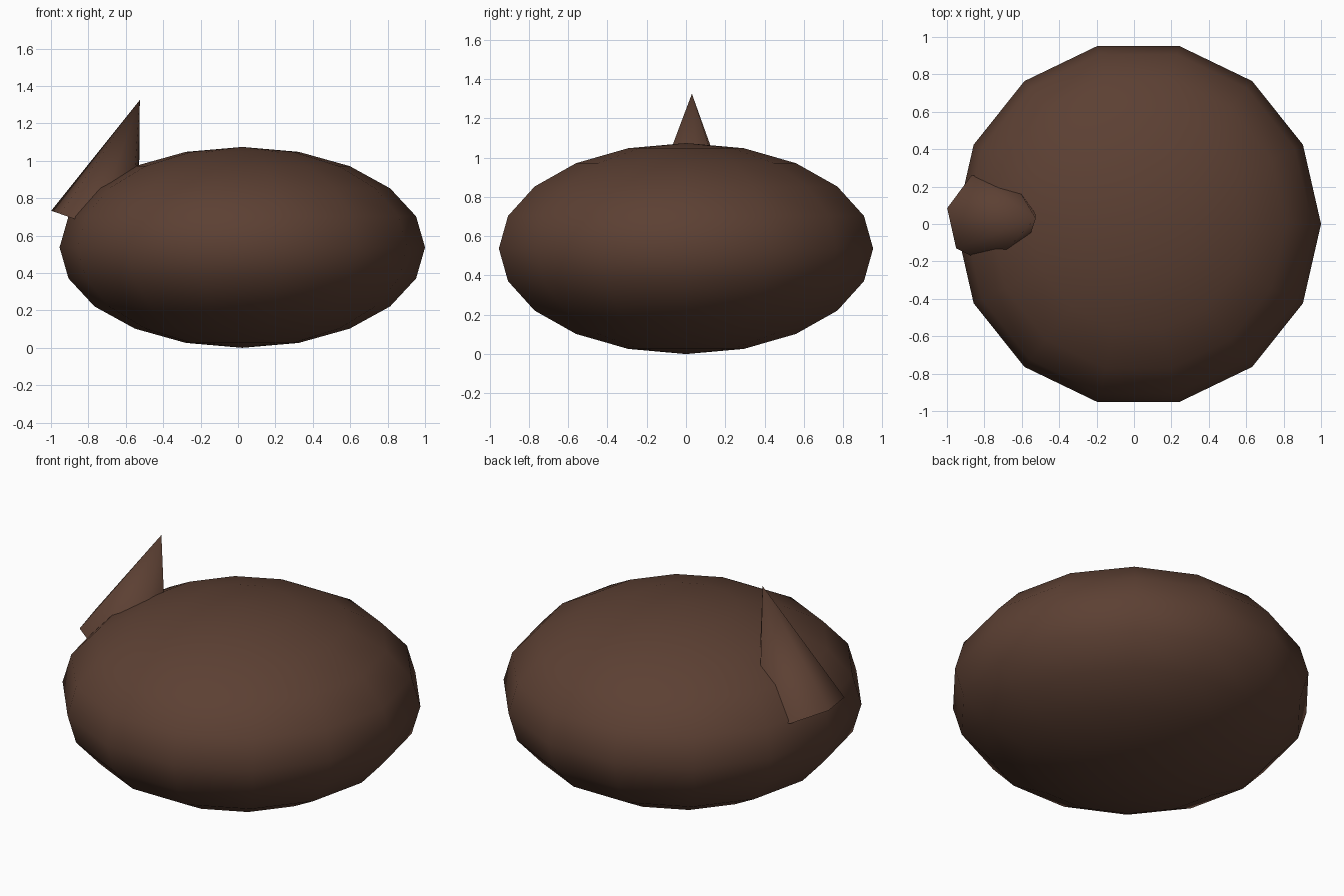
import bpy, bmesh
from math import sin, cos, pi, radians
from mathutils import Vector

if "Cube" in bpy.data.objects:
    bpy.data.objects.remove(bpy.data.objects["Cube"])

brown = bpy.data.materials.new("brown")
brown.diffuse_color = (0.107, 0.051, 0.033, 1)
brown.use_nodes = True
brown.node_tree.nodes["Principled BSDF"].inputs["Base Color"].default_value = brown.diffuse_color


def finish(name, bm, angle):
    bmesh.ops.recalc_face_normals(bm, faces=bm.faces)
    mesh = bpy.data.meshes.new(name)
    bm.to_mesh(mesh)
    bm.free()
    obj = bpy.data.objects.new(name, mesh)
    bpy.context.collection.objects.link(obj)
    mesh.materials.append(brown)
    bpy.ops.object.select_all(action='DESELECT')
    obj.select_set(True)
    bpy.context.view_layer.objects.active = obj
    bpy.ops.object.shade_smooth_by_angle(angle=radians(angle))
    return obj


# Body: flattened sphere, 14 segments by 10 rings, turned from a half profile
RADIUS, HALF_HEIGHT, RINGS, SEGMENTS = 0.977, 0.537, 10, 14
bm = bmesh.new()
profile = [bm.verts.new((RADIUS * sin(pi * i / RINGS), 0, HALF_HEIGHT * cos(pi * i / RINGS)))
           for i in range(RINGS + 1)]
edges = [bm.edges.new(pair) for pair in zip(profile, profile[1:])]
bmesh.ops.spin(bm, geom=profile + edges, axis=(0, 0, 1), cent=(0, 0, 0),
               angle=2 * pi, steps=SEGMENTS, use_duplicate=False)
bmesh.ops.remove_doubles(bm, verts=bm.verts, dist=0.0005)
body = finish("body", bm, 60)
body.location = (0.023, 0, HALF_HEIGHT)

# Spike: seven-sided cone leaning inwards, its base partly sunk into the body
SIDES, BASE_RADIUS = 7, 0.254
centre, tip = Vector((-0.765, 0.03, 0.65)), Vector((-0.525, 0.03, 1.325))
v = Vector((0, 1, 0))
u = v.cross(tip - centre).normalized()
bm = bmesh.new()
apex = bm.verts.new(tip)
ring = []
for k in range(SIDES):
    a = radians(167.5) + 2 * pi * k / SIDES
    ring.append(bm.verts.new(centre + BASE_RADIUS * (cos(a) * u + sin(a) * v)))
for k in range(SIDES):
    bm.faces.new((ring[k], ring[(k + 1) % SIDES], apex))
bm.faces.new(ring[::-1])
finish("spike", bm, 60)
